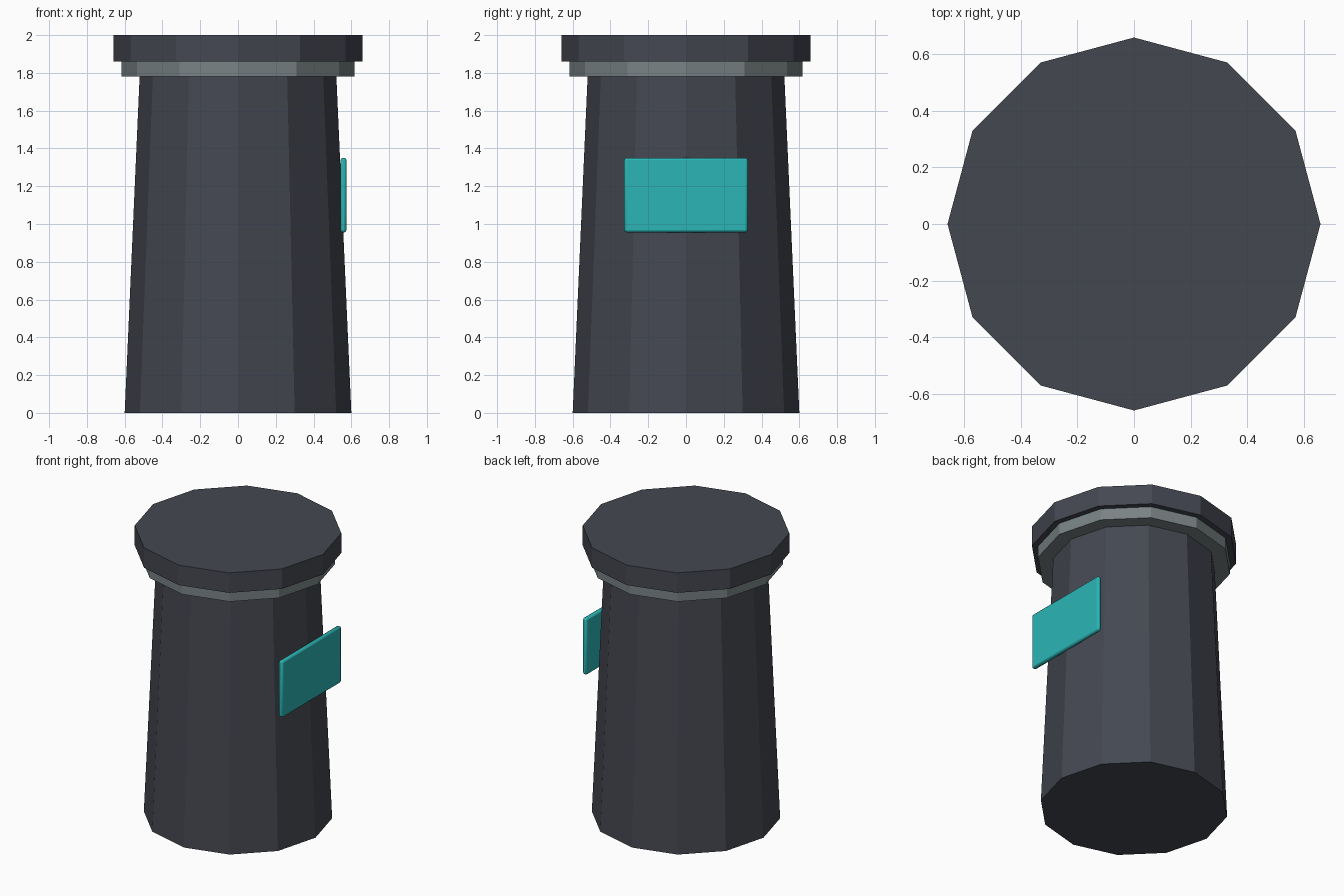
import bpy
import math

cube = bpy.data.objects.get("Cube")
if cube:
    bpy.data.objects.remove(cube, do_unlink=True)


def make_material(name, rgb):
    mat = bpy.data.materials.new(name)
    mat.use_nodes = True
    colour = (*rgb, 1.0)
    mat.diffuse_color = colour
    mat.node_tree.nodes["Principled BSDF"].inputs["Base Color"].default_value = colour
    return mat


charcoal = make_material("charcoal", (0.058, 0.064, 0.082))
grey = make_material("warm grey", (0.19, 0.225, 0.23))
teal = make_material("teal", (0.025, 0.46, 0.46))


def drum(name, r_bottom, r_top, z_bottom, z_top, mat):
    """Twelve-sided flat-faced drum with corners on the x and y axes."""
    bpy.ops.mesh.primitive_cone_add(
        vertices=12, radius1=r_bottom, radius2=r_top, depth=z_top - z_bottom,
        location=(0, 0, (z_bottom + z_top) / 2))
    obj = bpy.context.object
    obj.name = name
    obj.data.materials.append(mat)
    return obj


# Tapered body, collar and lid
drum("body", 0.6, 0.52, 0, 1.8, charcoal)
drum("collar", 0.618, 0.618, 1.78, 1.86, grey)
drum("lid", 0.658, 0.658, 1.86, 2.0, charcoal)

# Rounded panel on the left side
bpy.ops.mesh.primitive_cube_add(size=1, location=(0.558, 0, 1.153))
panel = bpy.context.object
panel.name = "side_panel"
panel.scale = (0.032, 0.654, 0.394)
bpy.ops.object.transform_apply(location=False, rotation=False, scale=True)
panel.data.materials.append(teal)
bevel = panel.modifiers.new("soft edges", "BEVEL")
bevel.width = 0.012
bevel.segments = 2
bpy.ops.object.shade_smooth_by_angle(angle=math.radians(30))
